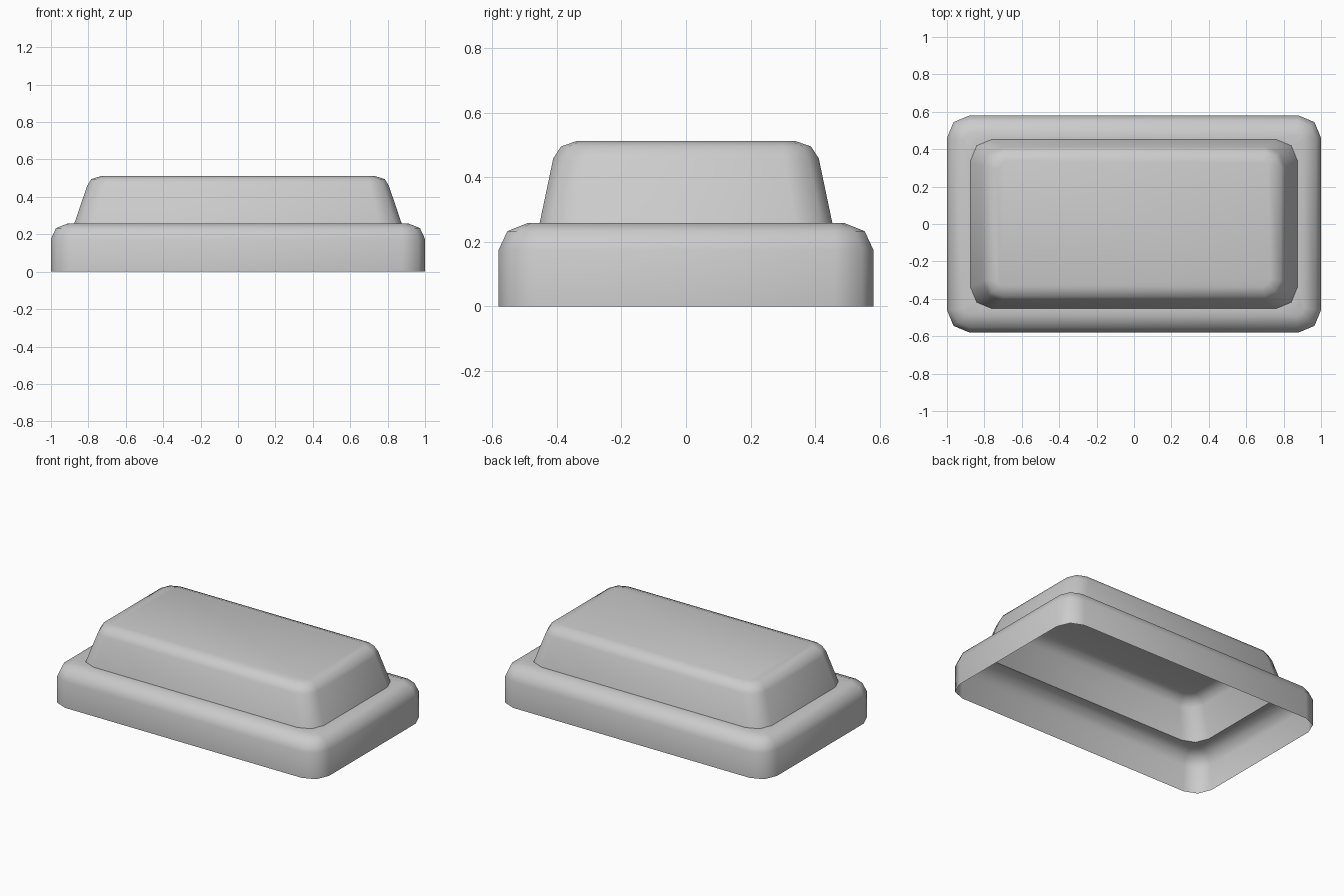
import bpy, bmesh, math

if "Cube" in bpy.data.objects:
    bpy.data.objects.remove(bpy.data.objects["Cube"])


def rounded_ring(bm, hx, hy, r, z, segs=2):
    """One horizontal rounded rectangle of vertices, counter-clockwise."""
    ring = []
    for q, (sx, sy) in enumerate([(1, 1), (-1, 1), (-1, -1), (1, -1)]):
        for i in range(segs + 1):
            a = math.pi / 2 * (q + i / segs)
            ring.append(bm.verts.new((sx * (hx - r) + r * math.cos(a),
                                      sy * (hy - r) + r * math.sin(a), z)))
    return ring


def lofted_shell(name, levels, cap=False):
    """Open-bottomed shell through (half x, half y, corner radius, z) levels."""
    bm = bmesh.new()
    rings = [rounded_ring(bm, *level) for level in levels]
    for low, high in zip(rings, rings[1:]):
        n = len(low)
        for i in range(n):
            j = (i + 1) % n
            bm.faces.new((low[i], low[j], high[j], high[i]))
    if cap:
        bm.faces.new(rings[-1])
    mesh = bpy.data.meshes.new(name)
    bm.to_mesh(mesh)
    bm.free()
    obj = bpy.data.objects.new(name, mesh)
    bpy.context.collection.objects.link(obj)
    bpy.ops.object.select_all(action='DESELECT')
    obj.select_set(True)
    bpy.context.view_layer.objects.active = obj
    bpy.ops.object.shade_smooth_by_angle(angle=math.radians(60))
    return obj


# Wide lower skirt with a softened rim and a flat ledge
lofted_shell("base_skirt", [
    (1.0, 0.58, 0.12, 0.0),
    (1.0, 0.58, 0.12, 0.175),
    (0.973, 0.553, 0.095, 0.233),
    (0.91, 0.49, 0.045, 0.258),
    (0.875, 0.453, 0.117, 0.258),
])

# Tapered upper block, closed on top and hollow below
lofted_shell("raised_top", [
    (0.875, 0.453, 0.117, 0.258),
    (0.807, 0.411, 0.105, 0.458),
    (0.785, 0.387, 0.085, 0.495),
    (0.73, 0.338, 0.045, 0.512),
], cap=True)
